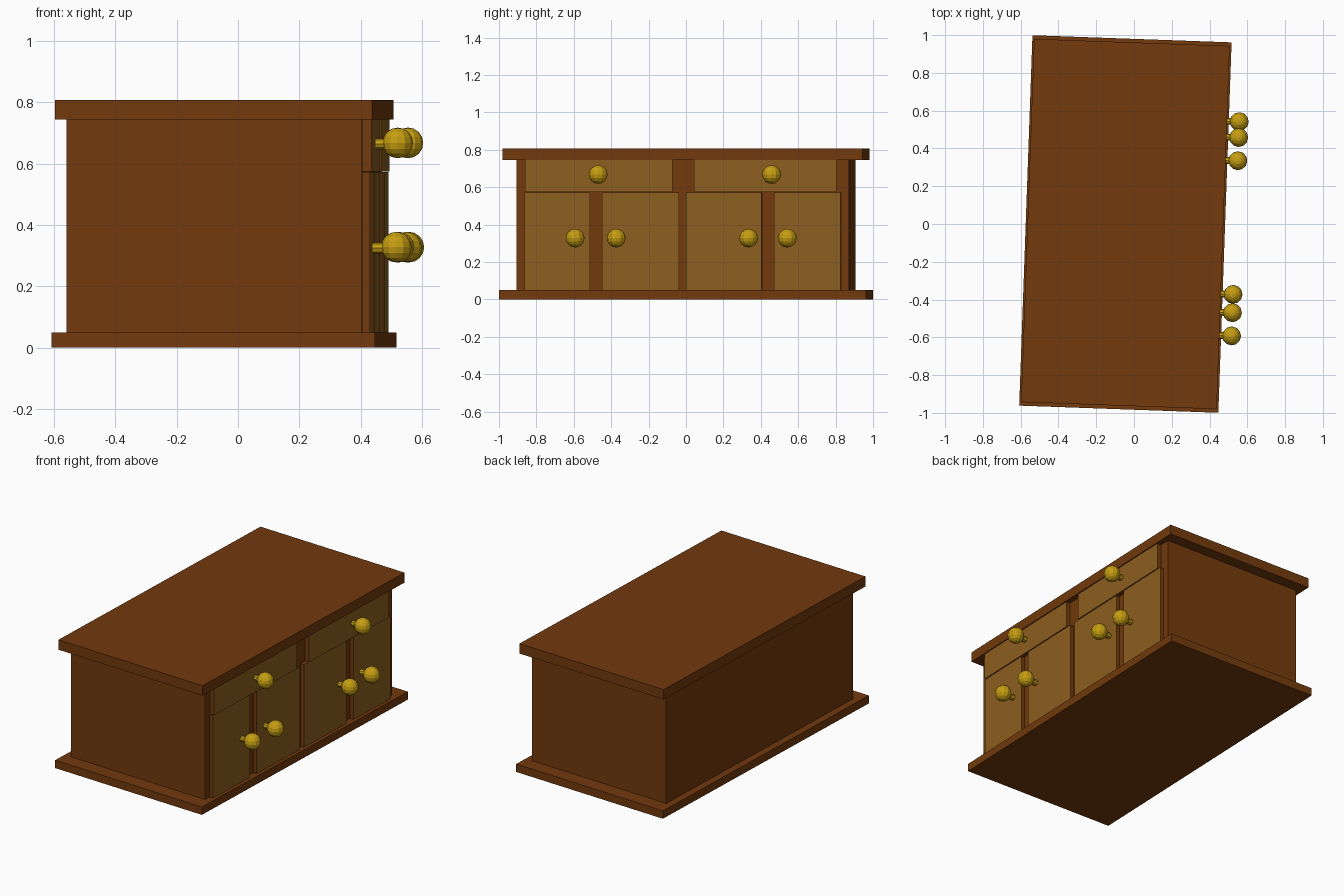
import bpy, math
from mathutils import Matrix, Vector

if "Cube" in bpy.data.objects:
    bpy.data.objects.remove(bpy.data.objects["Cube"])

# Whole cabinet sits turned about two degrees clockwise
PLACE = Matrix.Translation((-0.0455, 0, 0)) @ Matrix.Rotation(math.radians(-2.05), 4, 'Z')


def material(name, rgb):
    m = bpy.data.materials.new(name)
    m.diffuse_color = (*rgb, 1)
    m.use_nodes = True
    m.node_tree.nodes["Principled BSDF"].inputs["Base Color"].default_value = m.diffuse_color
    return m


WOOD = material("dark_wood", (0.17, 0.042, 0.004))
PANEL = material("light_wood", (0.27, 0.115, 0.014))
BRASS = material("brass", (0.56, 0.34, 0.006))


def finish(name, mat):
    ob = bpy.context.object
    ob.name = name
    ob.data.materials.append(mat)
    ob.matrix_world = PLACE @ ob.matrix_basis
    return ob


def box(name, x, y, z):
    lo, hi = Vector((x[0], y[0], z[0])), Vector((x[1], y[1], z[1]))
    bpy.ops.mesh.primitive_cube_add(size=1, location=(lo + hi) / 2)
    bpy.context.object.scale = hi - lo
    return finish(name, WOOD)


def front(name, depth, y, z):
    # dark board with a light front face
    ob = box(name, (0.47, depth), y, z)
    ob.data.materials.append(PANEL)
    for f in ob.data.polygons:
        if f.normal.x > 0.5:
            f.material_index = 1


def knob(name, y, z):
    bpy.ops.mesh.primitive_cylinder_add(vertices=8, radius=0.018, depth=0.09,
                                        location=(0.535, y, z - 0.003),
                                        rotation=(0, math.pi / 2, 0))
    finish(name + "_stem", BRASS)
    bpy.ops.mesh.primitive_uv_sphere_add(segments=12, ring_count=8, radius=0.05,
                                         location=(0.583, y, z))
    finish(name, BRASS)


# Carcass
box("base_board", (-0.5275, 0.5275), (-0.981, 0.981), (0, 0.05))
box("body", (-0.4825, 0.4825), (-0.89, 0.89), (0.05, 0.745))
box("top_board", (-0.518, 0.518), (-0.962, 0.962), (0.745, 0.808))

# Doors with knobs
doors = [(-0.847, -0.495, -0.572), (-0.432, -0.02, -0.352),
         (0.018, 0.423, 0.356), (0.49, 0.846, 0.563)]
for i, (a, b, k) in enumerate(doors, 1):
    front(f"door_{i}", 0.506, (a, b), (0.05, 0.573))
    knob(f"door_knob_{i}", k, 0.328)

# Drawers with knobs
for i, (a, b, k) in enumerate([(-0.844, -0.054, -0.449), (0.06, 0.823, 0.479)], 1):
    front(f"drawer_{i}", 0.511, (a, b), (0.575, 0.745))
    knob(f"drawer_knob_{i}", k, 0.668)
